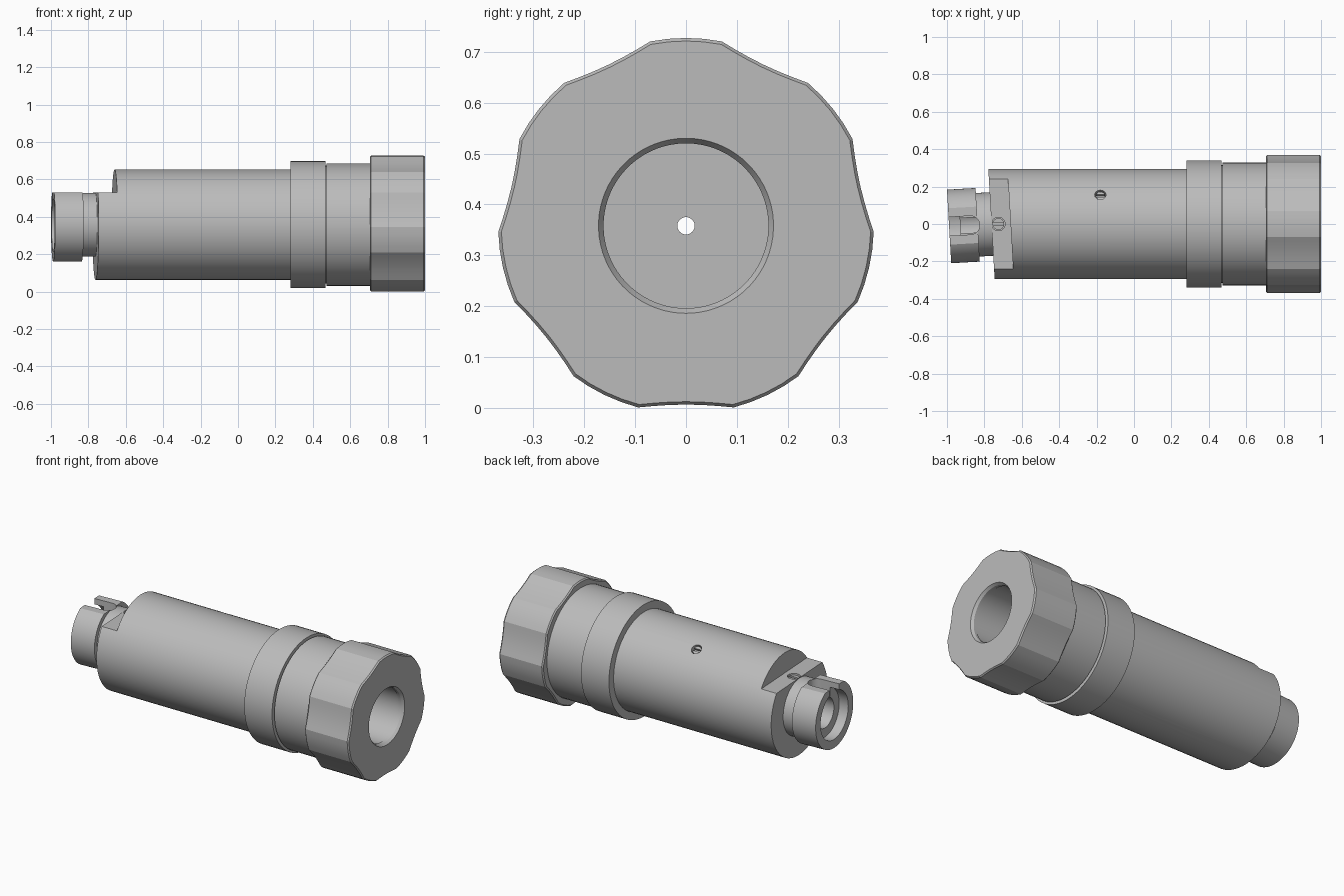
import bpy, bmesh, math
from mathutils import Matrix, Vector

if "Cube" in bpy.data.objects:
    bpy.data.objects.remove(bpy.data.objects["Cube"])

AXIS_Z = 0.358                      # height of the long axis
TILT = math.radians(3.3)            # skew of the nozzle end
END_X = -0.762                      # where the skewed end begins
SKEW = (Matrix.Translation((END_X, 0, 0)) @ Matrix.Rotation(TILT, 4, 'Z')
        @ Matrix.Translation((-END_X, 0, 0)))
LIFT = Matrix.Translation((0, 0, AXIS_Z))

steel = bpy.data.materials.new("grey_steel")
steel.use_nodes = True
colour = (0.5, 0.5, 0.5, 1)
steel.diffuse_color = colour
for node in steel.node_tree.nodes:
    if node.type == 'BSDF_PRINCIPLED':
        node.inputs["Base Color"].default_value = colour


def make_object(name, bm):
    bmesh.ops.recalc_face_normals(bm, faces=bm.faces)
    mesh = bpy.data.meshes.new(name)
    bm.to_mesh(mesh)
    bm.free()
    mesh.materials.append(steel)
    obj = bpy.data.objects.new(name, mesh)
    bpy.context.collection.objects.link(obj)
    return obj


def activate(obj):
    bpy.ops.object.select_all(action='DESELECT')
    obj.select_set(True)
    bpy.context.view_layer.objects.active = obj


def lathe(name, profile, angles=None, outline=None):
    """Spin a closed (x, radius) profile round the x axis."""
    angles = angles or [math.tau * i / 64 for i in range(64)]
    bm = bmesh.new()
    rings = []
    for i, a in enumerate(angles):
        ring = []
        for x, r in profile:
            if outline and r > 0.3:
                r *= outline[i]
            ring.append(bm.verts.new((x, r * math.sin(a), r * math.cos(a))))
        rings.append(ring)
    count = len(profile)
    for i, ring in enumerate(rings):
        after = rings[(i + 1) % len(rings)]
        for j in range(count):
            k = (j + 1) % count
            bm.faces.new((ring[j], ring[k], after[k], after[j]))
    return make_object(name, bm)


def box(name, low, high, matrix=Matrix()):
    low, high = Vector(low), Vector(high)
    bm = bmesh.new()
    bmesh.ops.create_cube(bm, size=1)
    bmesh.ops.scale(bm, vec=high - low, verts=bm.verts)
    bmesh.ops.translate(bm, vec=(low + high) / 2, verts=bm.verts)
    bm.transform(matrix)
    return make_object(name, bm)


def rod(name, radius, low, high, matrix=Matrix()):
    bm = bmesh.new()
    bmesh.ops.create_cone(bm, cap_ends=True, segments=32, radius1=radius,
                          radius2=radius, depth=high - low)
    bmesh.ops.translate(bm, vec=(0, 0, (low + high) / 2), verts=bm.verts)
    bm.transform(matrix)
    return make_object(name, bm)


def cut(obj, cutter):
    activate(obj)
    mod = obj.modifiers.new("cut", 'BOOLEAN')
    mod.operation = 'DIFFERENCE'
    mod.solver = 'EXACT'
    mod.object = cutter
    bpy.ops.object.modifier_apply(modifier=mod.name)
    bpy.data.objects.remove(cutter)


def slotted_screw(name, host, matrix, radius, top):
    """Sink a slotted screw into the host along the matrix's z direction."""
    cut(host, rod("hole", radius, top - 0.04, top + 0.1, matrix))
    screw = rod(name, radius - 0.005, top - 0.05, top - 0.008, matrix)
    cut(screw, box("slot", (-0.1, -0.008, top - 0.025), (0.1, 0.008, top + 0.1), matrix))
    return screw


# Main barrel: solid with a pinhole, wide bore at the knob end, skewed other end
barrel = lathe("barrel", [(END_X, 0.017), (END_X, 0.295), (0.705, 0.295),
                          (0.705, 0.166), (0.4, 0.166), (0.4, 0.017)])
for v in barrel.data.vertices:
    if v.co.x < -0.5:
        v.co.x -= v.co.y * math.tan(TILT)
cut(barrel, box("notch", (-1, -0.5, 0.172), (-0.66, 0.5, 0.5), SKEW))

# Collar, rear sleeve with its narrow groove
collar = lathe("collar", [(0.28, 0.28), (0.28, 0.34), (0.467, 0.34), (0.467, 0.28)])
sleeve = lathe("rear_sleeve", [(0.46, 0.28), (0.46, 0.315), (0.474, 0.315),
                               (0.474, 0.3275), (0.71, 0.3275), (0.71, 0.28)])

# Seven-lobed grip knob: rounded lobes joined by shallow hollows
LOBES, half_lobe = 7, math.radians(11)
half_hollow = math.pi / LOBES - half_lobe
angles, outline = [], []
for k in range(LOBES):
    centre = math.tau * k / LOBES
    for i in range(4):
        angles.append(centre - half_lobe + half_lobe * i / 2)
        outline.append(1)
    for i in range(6):
        t = i / 3 - 1
        angles.append(centre + math.pi / LOBES + half_hollow * t)
        outline.append(1 - 0.048 * (1 - t * t))
knob = lathe("grip_knob", [(0.705, 0.166), (0.705, 0.362), (0.712, 0.369),
                           (0.992, 0.369), (1, 0.363), (1, 0.172), (0.985, 0.162),
                           (0.965, 0.162), (0.965, 0.166)], angles, outline)

# Nozzle: flanged tube with a flat top and a round-ended slot
nozzle = lathe("nozzle", [(-0.989, 0.145), (-0.989, 0.197), (-0.836, 0.197),
                          (-0.836, 0.17), (-0.755, 0.17), (-0.755, 0.09),
                          (-0.93, 0.09), (-0.93, 0.145)])
cut(nozzle, box("flat", (-1.1, -0.5, 0.171), (-0.8, 0.5, 0.5)))
cut(nozzle, box("slot", (-1.1, -0.05, 0.08), (-0.875, 0.05, 0.5)))
cut(nozzle, rod("slot_end", 0.05, 0.08, 0.5, Matrix.Translation((-0.875, 0, 0))))
nozzle.data.transform(SKEW)

# Screws: one in the notch floor, two round the barrel
screws = [slotted_screw("notch_screw", barrel, Matrix.Translation((-0.725, 0, 0)),
                        0.036, 0.172)]
for name, degrees in (("upper_screw", 58), ("lower_screw", -76)):
    turn = Matrix.Rotation(math.radians(degrees - 90), 4, 'X')
    screws.append(slotted_screw(name, barrel, Matrix.Translation((-0.18, 0, 0)) @ turn,
                                0.03, 0.293))

# Raise everything onto the ground and shade it
for obj in [barrel, collar, sleeve, knob, nozzle] + screws:
    obj.data.transform(LIFT)
    activate(obj)
    bpy.ops.object.shade_smooth_by_angle(angle=math.radians(25 if obj != knob else 9))
